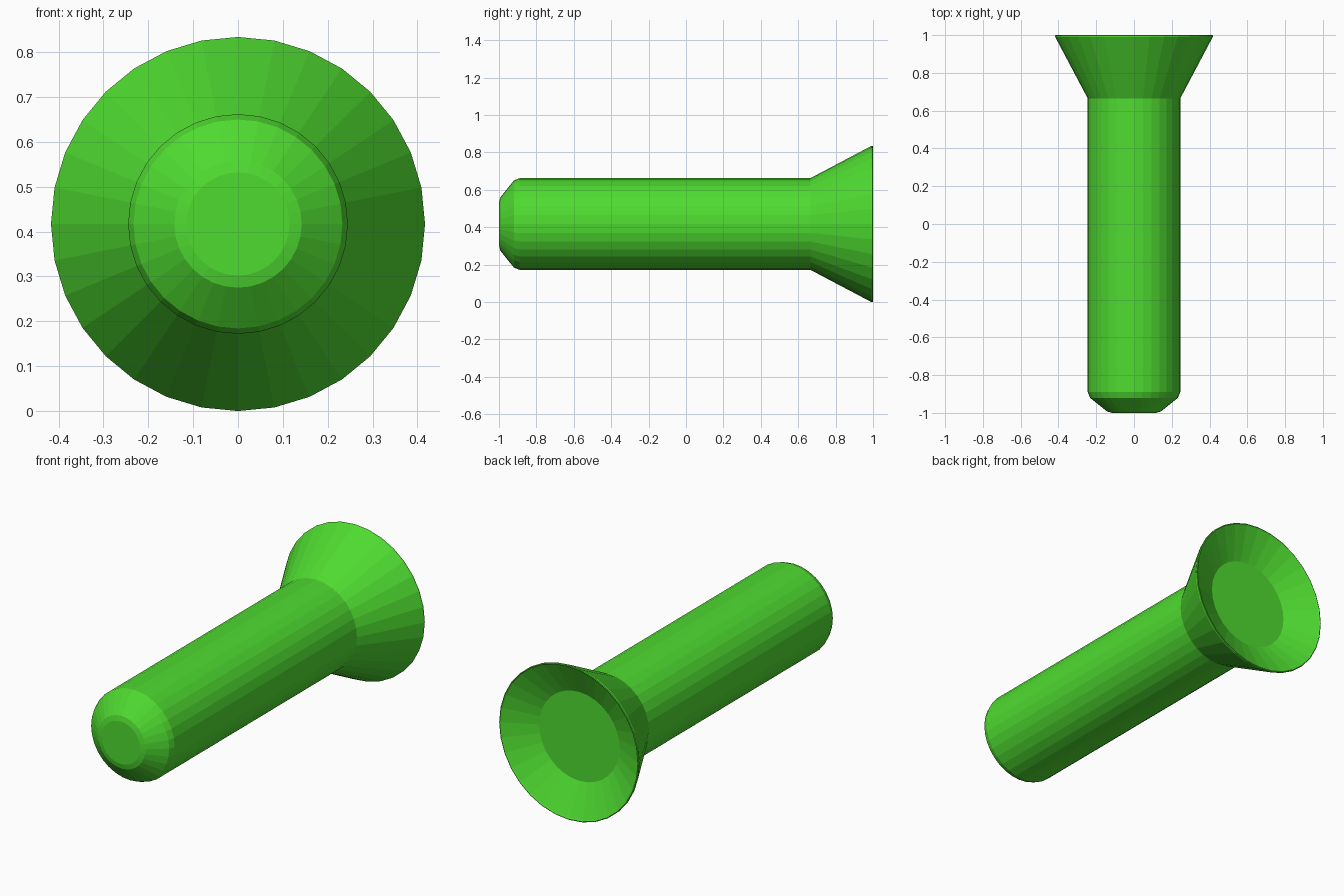
import bpy
import bmesh
from math import sin, cos, pi

SIDES = 32
AXIS_Z = 0.417

cube = bpy.data.objects.get("Cube")
if cube:
    bpy.data.objects.remove(cube, do_unlink=True)

# Single green colour
green = bpy.data.materials.new("bright green")
green.use_nodes = True
colour = (0.078, 0.71, 0.03, 1)
green.diffuse_color = colour
green.node_tree.nodes["Principled BSDF"].inputs["Base Color"].default_value = colour


def lathe(name, profile, cap_first=False, cap_last=False):
    """Turn a (y, radius) profile around the horizontal axis, flat shaded."""
    bm = bmesh.new()
    rings = []
    for y, r in profile:
        angles = [2 * pi * j / SIDES for j in range(SIDES)]
        rings.append([bm.verts.new((r * sin(a), y, r * cos(a))) for a in angles])
    for a, b in zip(rings, rings[1:]):
        for j in range(SIDES):
            k = (j + 1) % SIDES
            bm.faces.new((a[j], a[k], b[k], b[j]))
    if cap_first:
        bm.faces.new(rings[0][::-1])
    if cap_last:
        bm.faces.new(rings[-1])
    mesh = bpy.data.meshes.new(name)
    bm.to_mesh(mesh)
    bm.free()
    mesh.materials.append(green)
    obj = bpy.data.objects.new(name, mesh)
    obj.location.z = AXIS_Z
    bpy.context.collection.objects.link(obj)
    return obj


# Round shaft with a bevelled tip, open where it meets the flare
lathe("shaft", [(-1, 0.115), (-0.993, 0.142), (-0.92, 0.233),
                (-0.89, 0.245), (0.665, 0.245)], cap_first=True)

# Flared head: outer cone, thin rim, shallow dished recess with a flat floor
lathe("flared_head", [(0.665, 0.245), (0.99, 0.417), (0.998, 0.417),
                      (1, 0.413), (0.995, 0.407), (0.91, 0.24)], cap_last=True)
